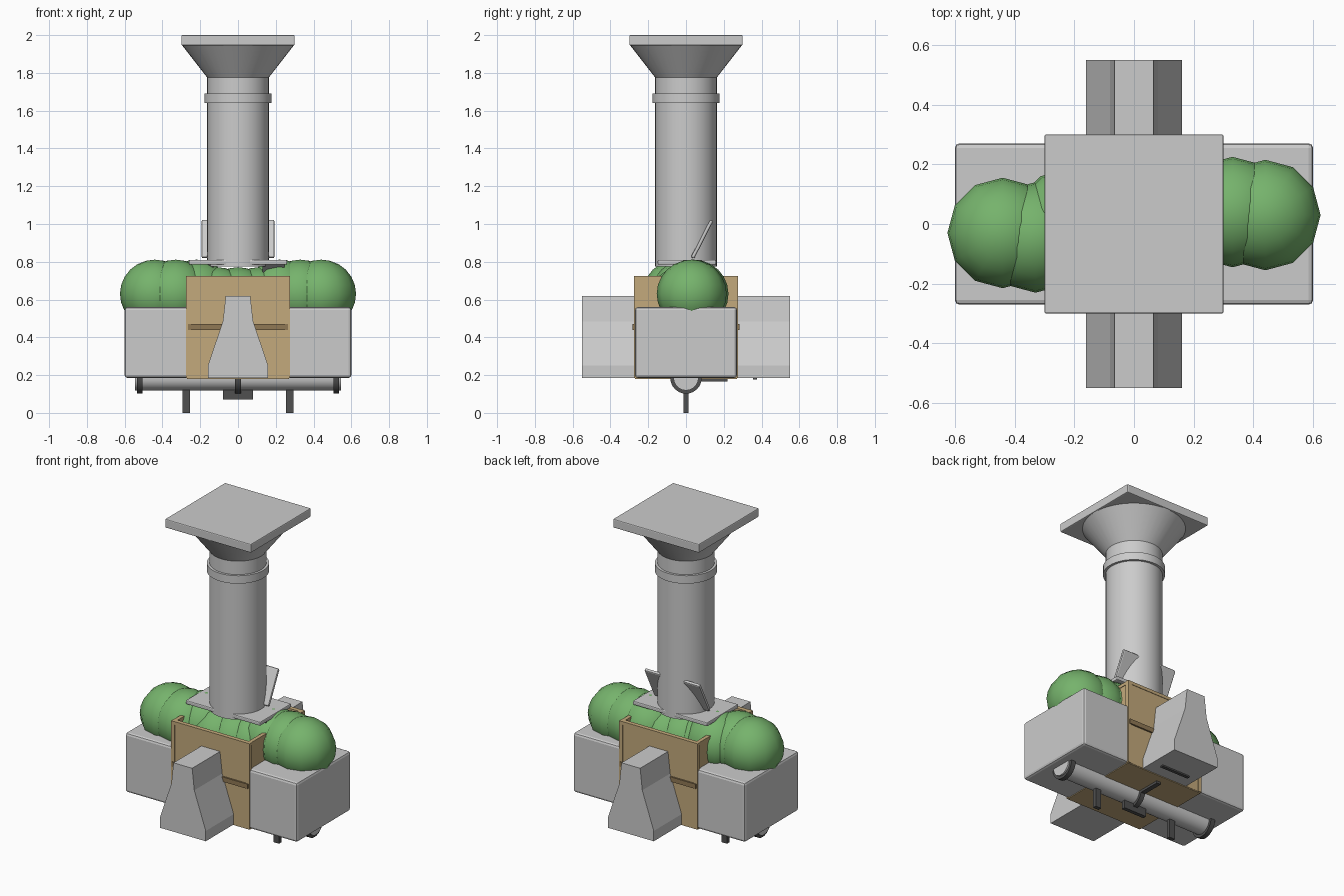
import bpy, bmesh, math
from mathutils import Matrix

if "Cube" in bpy.data.objects:
    bpy.data.objects.remove(bpy.data.objects["Cube"])


def material(name, rgb):
    m = bpy.data.materials.new(name)
    m.diffuse_color = (*rgb, 1)
    m.use_nodes = True
    m.node_tree.nodes["Principled BSDF"].inputs["Base Color"].default_value = m.diffuse_color
    return m


GREEN = material("leaf_green", (0.18, 0.45, 0.15))
TAN = material("light_wood", (0.55, 0.40, 0.20))
BROWN = material("dark_wood", (0.28, 0.19, 0.09))
DARK = material("dark_metal", (0.08, 0.08, 0.08))


def finish(name, bm, mat=None, bevel=0.0, smooth=False):
    bmesh.ops.recalc_face_normals(bm, faces=bm.faces)
    me = bpy.data.meshes.new(name)
    bm.to_mesh(me)
    bm.free()
    ob = bpy.data.objects.new(name, me)
    bpy.context.collection.objects.link(ob)
    if mat:
        me.materials.append(mat)
    if bevel:
        b = ob.modifiers.new("bevel", 'BEVEL')
        b.width, b.segments = bevel, 2
    if smooth:
        bpy.ops.object.select_all(action='DESELECT')
        ob.select_set(True)
        bpy.context.view_layer.objects.active = ob
        bpy.ops.object.shade_smooth_by_angle(angle=math.radians(35))
    return ob


def box(name, x, y, z, mat=None, bevel=0.0):
    bm = bmesh.new()
    bmesh.ops.create_cube(bm, size=1)
    for v in bm.verts:
        v.co = [(a + b) / 2 + c * (b - a) for (a, b), c in zip((x, y, z), v.co)]
    return finish(name, bm, mat, bevel)


def lathe(name, profile, n=40):
    """Closed solid of revolution about z from (radius, z) points."""
    bm = bmesh.new()
    rings = [[bm.verts.new((r * math.cos(2 * math.pi * i / n),
                            r * math.sin(2 * math.pi * i / n), z)) for i in range(n)]
             for r, z in profile]
    for a, b in zip(rings, rings[1:]):
        for i in range(n):
            j = (i + 1) % n
            bm.faces.new((a[i], a[j], b[j], b[i]))
    bm.faces.new(rings[0])
    bm.faces.new(rings[-1])
    return finish(name, bm, smooth=True)


def prism(name, pts, lo, hi, axis, mat=None, smooth=False):
    """Extrude a 2D outline (u, z) along x or y."""
    bm = bmesh.new()
    place = (lambda u, z, d: (d, u, z)) if axis == 'x' else (lambda u, z, d: (u, d, z))
    a = [bm.verts.new(place(u, z, lo)) for u, z in pts]
    b = [bm.verts.new(place(u, z, hi)) for u, z in pts]
    bm.faces.new(a)
    bm.faces.new(b)
    for i in range(len(pts)):
        j = (i + 1) % len(pts)
        bm.faces.new((a[i], a[j], b[j], b[i]))
    return finish(name, bm, mat, smooth=smooth)


def lower_arc(r, n=16):
    return [(r * math.cos(math.pi + math.pi * i / n),
             0.185 + r * math.sin(math.pi + math.pi * i / n)) for i in range(n + 1)]


# Base block and the crate around its middle
box("base_block", (-.60, .60), (-.27, .27), (.185, .56), bevel=.015)
box("crate_floor", (-.27, .27), (-.27, .27), (.18, .20), TAN)
for s, side in ((-1, "front"), (1, "back")):
    ys = lambda a, b: tuple(sorted((s * a, s * b)))
    box(f"crate_{side}_panel", (-.268, .268), ys(.25, .272), (.185, .72), TAN)
    box(f"crate_{side}_band", (-.265, .265), ys(.265, .282), (.44, .47), BROWN)
    box(f"crate_{side}_rail", (-.272, .272), ys(.248, .275), (.705, .725), TAN)
    box(f"crate_side_panel_{side}", ys(.25, .268), (-.25, .25), (.50, .72), TAN)
    box(f"crate_side_rail_{side}", ys(.248, .272), (-.25, .25), (.705, .725), TAN)
    for t in (-1, 1):
        xs = tuple(sorted((t * .25, t * .274)))
        box(f"crate_{side}_post", xs, ys(.25, .276), (.185, .725), TAN)
    # Flared buttress
    prism(f"{side}_buttress",
          [(-.16, .185), (.16, .185), (.16, .25), (.08, .485), (.065, .62),
           (-.065, .62), (-.08, .485), (-.16, .25)], s * .268, s * .55, 'y')

# Bushes: overlapping low-poly balls along the crate
bushes = [(-.44, -.03, .63), (-.33, -.045, .63), (-.22, 0, .63), (-.11, -.02, .59),
          (0, 0, .59), (.11, .02, .59), (.22, .04, .63), (.33, .04, .63), (.44, .03, .63)]
for p in bushes:
    bm = bmesh.new()
    bmesh.ops.create_uvsphere(bm, u_segments=12, v_segments=12, radius=.185,
                              matrix=Matrix.Translation(p) @ Matrix.Diagonal((1, 1, .98, 1)))
    finish("bush", bm, GREEN, smooth=True)

# Column with neck ring, flared capital and square top slab
lathe("column", [(.163, .775), (.163, 1.64), (.178, 1.64), (.178, 1.69),
                 (.163, 1.69), (.163, 1.775), (.295, 1.945)])
box("top_slab", (-.30, .30), (-.30, .30), (1.945, 2.0), bevel=.006)

# Collar plate, its side brackets and the leaning fin plate
box("collar_plate", (-.26, .26), (-.15, .16), (.785, .81), bevel=.006)
for s in (-1, 1):
    box("collar_bracket", tuple(sorted((s * .13, s * .245))), (-.07, .07), (.60, .785), DARK)
fin = box("fin_plate", (-.193, .193), (-.01, .01), (-.112, .112), bevel=.008)
fin.location = (0, .085, .92)
fin.rotation_euler.x = -math.radians(27)

# Half-round trough underneath with clamps
prism("trough", lower_arc(.066), -.545, .545, 'x', smooth=True)
for x in (-.52, 0, .52):
    prism("trough_clamp", lower_arc(.083) + lower_arc(.06)[::-1], x - .015, x + .015, 'x', DARK, True)

# Feet and small fittings
for s in (-1, 1):
    box("foot", (s * .275 - .02, s * .275 + .02), (-.012, .012), (0, .13), DARK)
box("centre_weight", (-.08, .08), (-.012, .012), (.07, .125), DARK)
box("clamp_arm", (-.015, .015), (.06, .22), (.165, .187), DARK)
box("buttress_slot", (-.10, .10), (.355, .375), (.176, .19), DARK)
